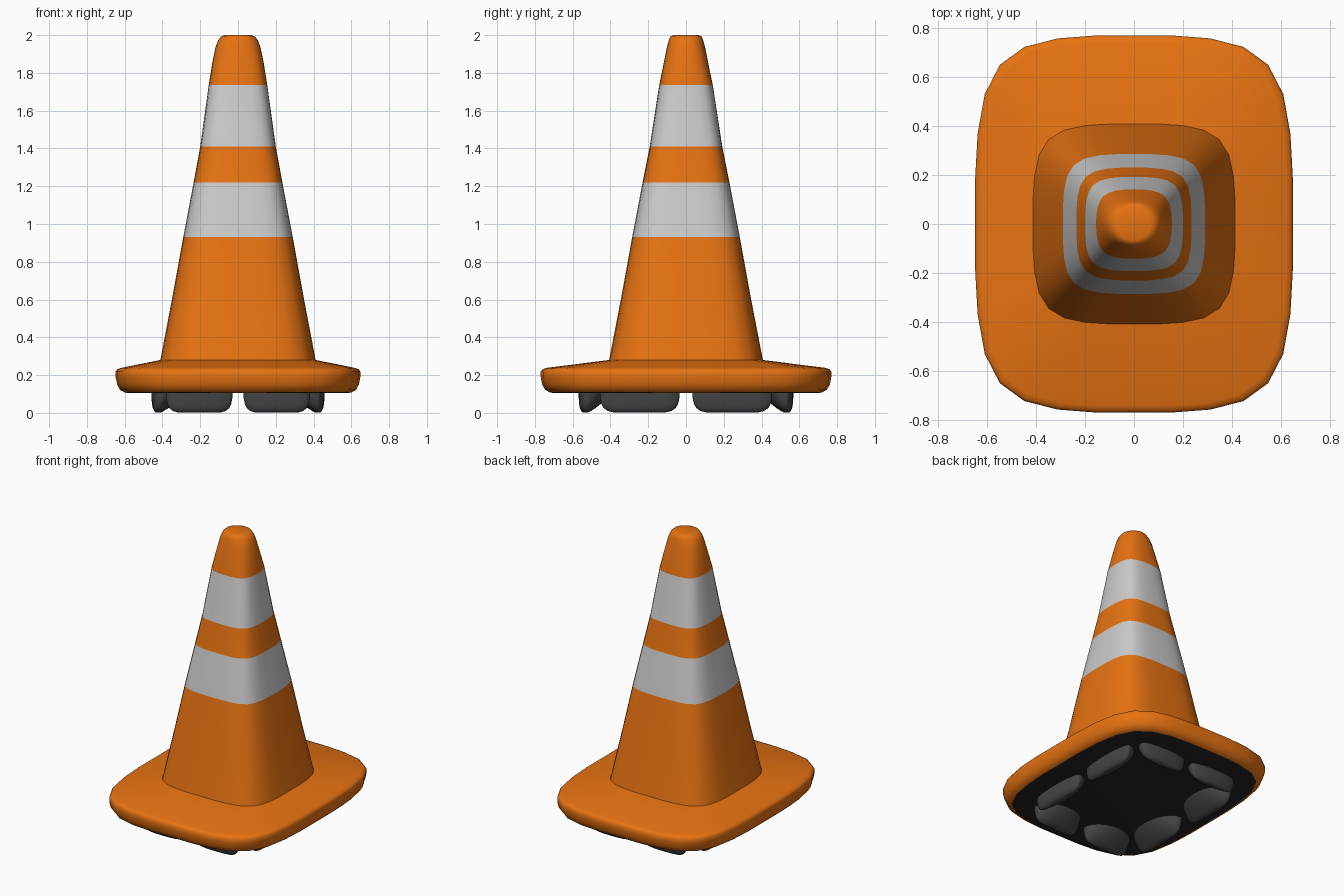
import bpy, bmesh, math

if "Cube" in bpy.data.objects:
    bpy.data.objects.remove(bpy.data.objects["Cube"])


def material(name, color):
    m = bpy.data.materials.new(name)
    m.diffuse_color = (*color, 1)
    m.use_nodes = True
    m.node_tree.nodes["Principled BSDF"].inputs["Base Color"].default_value = m.diffuse_color
    return m


ORANGE = material("orange", (0.8, 0.17, 0.006))
WHITE = material("white_band", (0.6, 0.6, 0.6))
BLACK = material("black_underside", (0.018, 0.018, 0.018))
RUBBER = material("rubber", (0.06, 0.06, 0.06))

# Rounded square outline: one quadrant turned four times
QUAD = [(1, 0), (1, .25), (.985, .48), (.94, .69), (.845, .845), (.69, .94), (.48, .985), (.25, 1)]
SQUARE = []
for turn in range(4):
    for px, py in QUAD:
        for _ in range(turn):
            px, py = -py, px
        SQUARE.append((px, py))


def outline(rx, ry, z, round_amount=0.0):
    """Rounded square ring, blended towards a circle by round_amount."""
    ring = []
    for px, py in SQUARE:
        s = 1 - round_amount + round_amount / math.hypot(px, py)
        ring.append((px * s * rx, py * s * ry, z))
    return ring


def loft(name, rings, mats, slots=None, cap_first=False, cap_last=False, angle=40):
    """Skin rings together; slots gives the material of each strip."""
    bm = bmesh.new()
    loops = [[bm.verts.new(p) for p in ring] for ring in rings]
    n = len(rings[0])
    for k in range(len(loops) - 1):
        for i in range(n):
            j = (i + 1) % n
            f = bm.faces.new((loops[k][i], loops[k][j], loops[k + 1][j], loops[k + 1][i]))
            f.material_index = slots[k] if slots else 0
    if cap_first:
        bm.faces.new(loops[0][::-1]).material_index = slots[0] if slots else 0
    if cap_last:
        bm.faces.new(loops[-1]).material_index = slots[-1] if slots else 0
    bmesh.ops.recalc_face_normals(bm, faces=bm.faces)
    me = bpy.data.meshes.new(name)
    bm.to_mesh(me)
    bm.free()
    for m in mats:
        me.materials.append(m)
    ob = bpy.data.objects.new(name, me)
    bpy.context.collection.objects.link(ob)
    bpy.ops.object.select_all(action='DESELECT')
    ob.select_set(True)
    bpy.context.view_layer.objects.active = ob
    bpy.ops.object.shade_smooth_by_angle(angle=math.radians(angle))
    return ob


# Cone body with two reflective bands
cone = [(.412, .408, .275, 0), (.35, .345, .60, 0), (.29, .285, .93, 0), (.235, .23, 1.22, .05),
        (.2, .192, 1.41, .1), (.155, .142, 1.735, .3), (.135, .116, 1.86, .6),
        (.118, .1, 1.94, .8), (.104, .09, 1.975, .9), (.088, .081, 1.994, 1), (.068, .068, 2.0, 1)]
loft("cone_body", [outline(*r) for r in cone], [ORANGE, WHITE],
     [0, 0, 1, 0, 1, 0, 0, 0, 0, 0], cap_last=True)

# Wide base plate with rounded rim and black underside
base = [(.57, .69, .104), (.6, .72, .108), (.625, .745, .122), (.64, .762, .15), (.648, .769, .19),
        (.648, .769, .218), (.64, .76, .231), (.62, .74, .238), (.412, .408, .28)]
loft("base_plate", [outline(*r) for r in base], [ORANGE, BLACK],
     [1, 0, 0, 0, 0, 0, 0, 0], cap_first=True)


# Rubber feet: steep outer side, slope towards the middle
def foot(name, along, half_len, outer, side, sx, sy):
    # half length factor, outer setback, inner depth, z
    levels = [(1, 0, .17, .108), (1, 0, .15, .08), (.97, .002, .12, .05),
              (.91, .006, .09, .026), (.8, .014, .065, .01), (.62, .024, .048, .001)]
    rings = []
    for f, back, depth, z in levels:
        ring = []
        for i in range(24):
            a = math.tau * i / 24
            u = along + half_len * f * math.cos(a)
            s = math.sin(a)
            d = outer - .035 + s * ((.035 - back) if s > 0 else (depth - .035))
            x, y = (d, u) if side else (u, d)
            ring.append((x * sx, y * sy, z))
        rings.append(ring)
    loft(name, rings, [RUBBER], cap_last=True, angle=60)


for sx, xn in ((-1, "left"), (1, "right")):
    for sy, yn in ((-1, "front"), (1, "back")):
        foot(f"{yn}_edge_foot_{xn}", .205, .175, .568, False, sx, sy)
        foot(f"{xn}_edge_foot_{yn}", .245, .21, .458, True, sx, sy)
